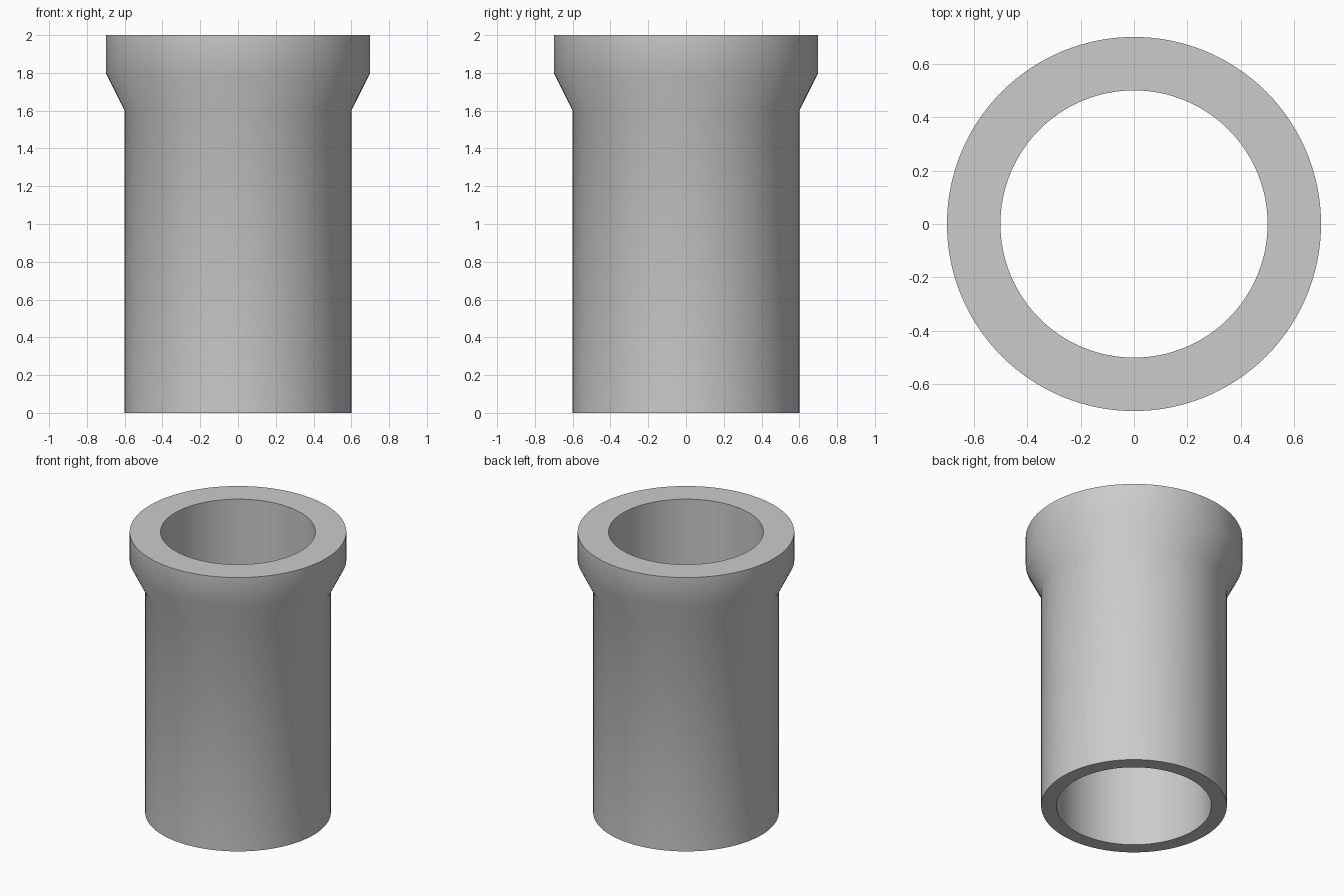
import bpy
import bmesh
import math

if "Cube" in bpy.data.objects:
    bpy.data.objects.remove(bpy.data.objects["Cube"], do_unlink=True)

# Plain grey material
GREY = (0.6, 0.6, 0.6, 1.0)
mat = bpy.data.materials.new("grey")
mat.use_nodes = True
mat.diffuse_color = GREY
mat.node_tree.nodes["Principled BSDF"].inputs["Base Color"].default_value = GREY

# Wall cross-section (radius, height): straight barrel, flared collar, straight bore
PROFILE = [(0.5, 0), (0.6, 0), (0.6, 1.6), (0.7, 1.8), (0.7, 2), (0.5, 2)]
SEGMENTS = 128

# Spin the closed section into a hollow tube
bm = bmesh.new()
verts = [bm.verts.new((r, 0, z)) for r, z in PROFILE]
edges = [bm.edges.new((verts[i - 1], verts[i])) for i in range(len(verts))]
bmesh.ops.spin(bm, geom=verts + edges, cent=(0, 0, 0), axis=(0, 0, 1),
               angle=math.tau, steps=SEGMENTS, use_merge=True)
bmesh.ops.remove_doubles(bm, verts=bm.verts, dist=0.0001)
bmesh.ops.recalc_face_normals(bm, faces=bm.faces)

mesh = bpy.data.meshes.new("flared_tube")
bm.to_mesh(mesh)
bm.free()
mesh.materials.append(mat)
tube = bpy.data.objects.new("flared_tube", mesh)
bpy.context.collection.objects.link(tube)

# Smooth walls and collar, crisp rims
bpy.ops.object.select_all(action="DESELECT")
tube.select_set(True)
bpy.context.view_layer.objects.active = tube
bpy.ops.object.shade_smooth_by_angle(angle=math.radians(30))
